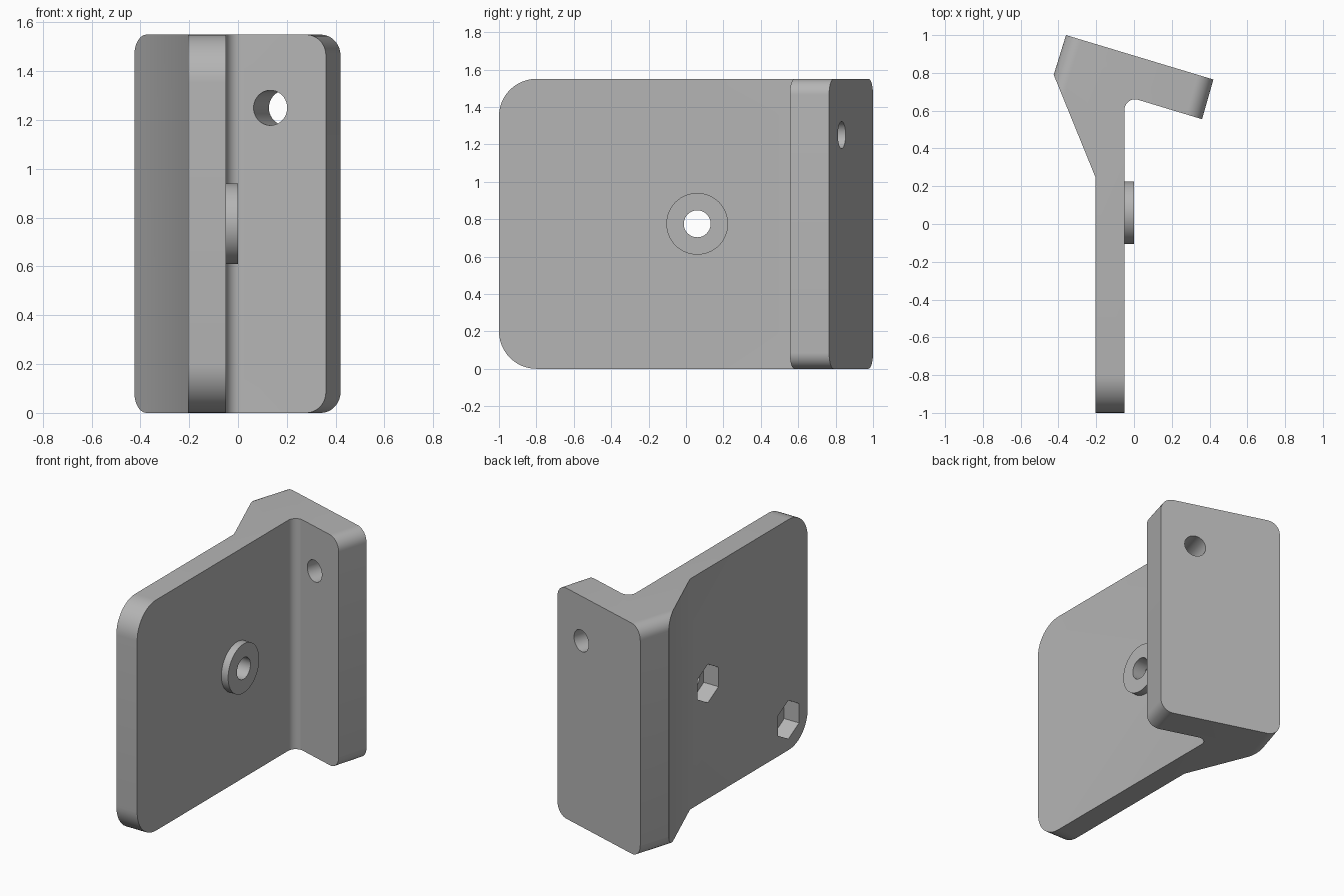
import bpy, bmesh, math
from mathutils import Vector, Matrix

cube = bpy.data.objects.get("Cube")
if cube:
    bpy.data.objects.remove(cube, do_unlink=True)

HEIGHT = 1.55
UP = Vector((0, 0, 1))
PLATE_AXIS = Vector((1, 0, 0))
FLANGE_AXIS = Vector((0.288, 0.957, 0)).normalized()

grey = bpy.data.materials.new("plain_grey")
grey.use_nodes = True
grey.diffuse_color = (0.46, 0.46, 0.46, 1)
grey.node_tree.nodes["Principled BSDF"].inputs["Base Color"].default_value = (0.46, 0.46, 0.46, 1)


def make_object(name, bm):
    bmesh.ops.recalc_face_normals(bm, faces=bm.faces)
    mesh = bpy.data.meshes.new(name)
    bm.to_mesh(mesh)
    bm.free()
    mesh.materials.append(grey)
    obj = bpy.data.objects.new(name, mesh)
    bpy.context.collection.objects.link(obj)
    return obj


def prism(name, start, axis, radius, length, sides):
    """Round or hexagonal bar that begins at start and runs along axis."""
    bm = bmesh.new()
    bmesh.ops.create_cone(bm, cap_ends=True, segments=sides, radius1=radius,
                          radius2=radius, depth=length)
    basis = Matrix((UP.cross(axis), UP, axis)).transposed().to_4x4()
    centre = Vector(start) + axis * length / 2
    bm.transform(Matrix.Translation(centre) @ basis)
    return make_object(name, bm)


def combine(target, tool, operation):
    mod = target.modifiers.new(operation.lower(), 'BOOLEAN')
    mod.operation = operation
    mod.solver = 'EXACT'
    mod.object = tool
    bpy.context.view_layer.objects.active = target
    bpy.ops.object.modifier_apply(modifier=mod.name)
    bpy.data.objects.remove(tool, do_unlink=True)


def round_corners(bm, a, b, radius):
    """Round the top and bottom edges that lie above the plan points a and b."""
    def at(v, p):
        return (v.co.xy - Vector(p)).length < 1e-4
    edges = [e for e in bm.edges
             if any(at(e.verts[i], a) and at(e.verts[1 - i], b) for i in (0, 1))]
    bmesh.ops.bevel(bm, geom=edges, offset=radius, offset_type='OFFSET', segments=12,
                    profile=0.5, affect='EDGES', clamp_overlap=False)


# Bracket: plan profile with a filleted inner corner, extruded upward
plate_end = [(-0.205, -1), (-0.05, -1)]
flange_tip = [(0.36, 0.555), (0.42, 0.765)]
flange_heel = [(-0.36, 1), (-0.425, 0.79)]
turn = math.pi - math.atan2(FLANGE_AXIS.y, FLANGE_AXIS.x)
fillet = [(0.005 + 0.055 * math.cos(math.pi - turn * i / 10),
           0.605 + 0.055 * math.sin(math.pi - turn * i / 10)) for i in range(11)]
profile = plate_end + fillet + flange_tip + flange_heel + [(-0.205, 0.25)]

bm = bmesh.new()
base = bm.faces.new([bm.verts.new((x, y, 0)) for x, y in profile])
grown = bmesh.ops.extrude_face_region(bm, geom=[base])
bmesh.ops.translate(bm, vec=UP * HEIGHT,
                    verts=[v for v in grown["geom"] if isinstance(v, bmesh.types.BMVert)])
bmesh.ops.recalc_face_normals(bm, faces=bm.faces)
round_corners(bm, *plate_end, 0.2)
round_corners(bm, *flange_tip, 0.085)
round_corners(bm, *flange_heel, 0.085)
bracket = make_object("angled_bracket", bm)

# Raised washer on the plate
boss = prism("raised_washer", (-0.1, 0.06, 0.775), PLATE_AXIS, 0.165, 0.1, 64)
combine(bracket, boss, 'UNION')

# Bolt holes, each with a hexagonal nut pocket on the entry side
bolts = [((-0.205, y, z), PLATE_AXIS)
         for y, z in ((-0.795, 0.205), (-0.795, 1.345), (0.06, 0.775))]
bolts += [((0.1325, 0.6235, z), FLANGE_AXIS) for z in (0.3, 1.25)]
for start, axis in bolts:
    hole_start = Vector(start) - axis * 0.05
    combine(bracket, prism("bolt_hole", hole_start, axis, 0.072, 0.4, 40), 'DIFFERENCE')
    combine(bracket, prism("nut_pocket", hole_start, axis, 0.13, 0.16, 6), 'DIFFERENCE')

# Smooth curves, crisp edges
bpy.ops.object.select_all(action='DESELECT')
bracket.select_set(True)
bpy.context.view_layer.objects.active = bracket
bpy.ops.object.shade_smooth_by_angle(angle=math.radians(25))
